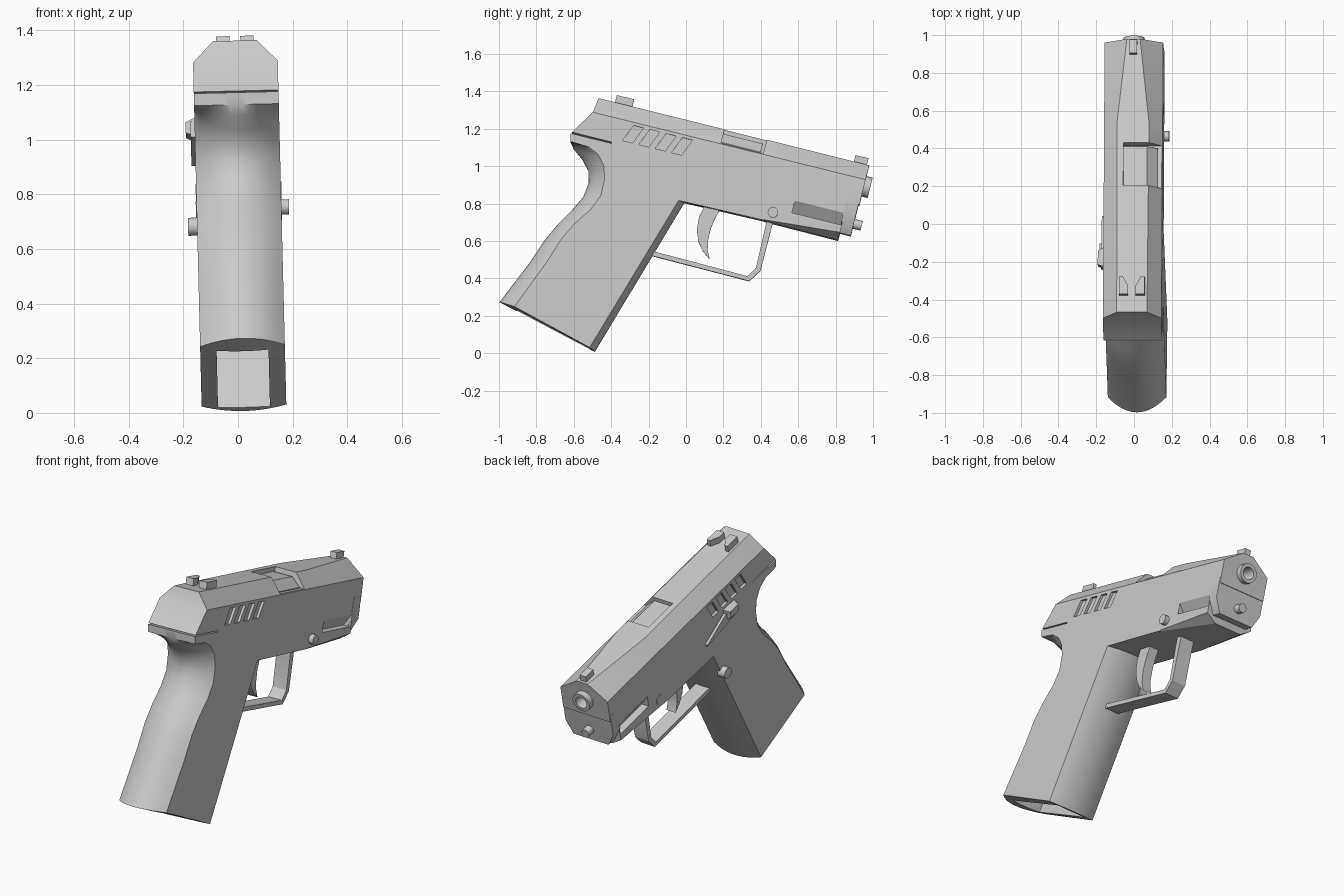
import bpy, bmesh, math
from mathutils import Matrix

if "Cube" in bpy.data.objects:
    bpy.data.objects.remove(bpy.data.objects["Cube"])

TILT = math.radians(13.9)    # muzzle points slightly down
ROLL = -0.025                # slight lean to one side
W = 0.155                    # half width of the body
parts = []

steel = bpy.data.materials.new("plain_grey")
steel.use_nodes = True
steel.diffuse_color = (0.6, 0.6, 0.6, 1)
steel.node_tree.nodes["Principled BSDF"].inputs["Base Color"].default_value = (0.6, 0.6, 0.6, 1)


def loft(name, rings, helper=False):
    """Skin a list of equal rings of (x, along, up) points and cap both ends."""
    bm = bmesh.new()
    rows = [[bm.verts.new(p) for p in ring] for ring in rings]
    n = len(rows[0])
    for a, b in zip(rows, rows[1:]):
        for i in range(n):
            j = (i + 1) % n
            bm.faces.new((a[i], a[j], b[j], b[i]))
    bm.faces.new(rows[0][::-1])
    bm.faces.new(rows[-1])
    bmesh.ops.remove_doubles(bm, verts=bm.verts, dist=1e-5)
    bmesh.ops.dissolve_degenerate(bm, edges=bm.edges, dist=1e-5)
    bmesh.ops.recalc_face_normals(bm, faces=bm.faces)
    me = bpy.data.meshes.new(name)
    bm.to_mesh(me)
    bm.free()
    ob = bpy.data.objects.new(name, me)
    bpy.context.collection.objects.link(ob)
    if helper:
        ob.hide_render = True
    else:
        me.materials.append(steel)
        parts.append(ob)
    return ob


def prism(name, pts, x0, x1, helper=False):
    return loft(name, [[(x, u, v) for u, v in pts] for x in (x0, x1)], helper)


def slab(name, pts, v0, v1):
    """Plan outline (x, along) raised between two heights."""
    return loft(name, [[(x, u, v) for x, u in pts] for v in (v0, v1)])


def box(u0, u1, v0, v1):
    return [(u0, v0), (u1, v0), (u1, v1), (u0, v1)]


def disc(u, v, r, n=20):
    return [(u + r * math.cos(2 * math.pi * i / n), v + r * math.sin(2 * math.pi * i / n)) for i in range(n)]


def rod(name, v, r, u0, u1, helper=False):
    """Cylinder running along the barrel direction."""
    return loft(name, [[(x, u, z) for x, z in disc(0, v, r, 24)] for u in (u0, u1)], helper)


def section(u, base, shoulder, half, top, w=W):
    """Chamfered cross-section at one station along the barrel."""
    right = [(w, u, base), (w, u, shoulder), (half, u, top)]
    return right + [(-x, y, z) for x, y, z in reversed(right)]


def cut(ob, cutter, keep=False):
    mod = ob.modifiers.new("cut", 'BOOLEAN')
    mod.object, mod.operation, mod.solver = cutter, 'DIFFERENCE', 'EXACT'
    bpy.context.view_layer.update()
    me = bpy.data.meshes.new_from_object(ob.evaluated_get(bpy.context.evaluated_depsgraph_get()))
    ob.modifiers.clear()
    ob.data = me
    if not keep:
        bpy.data.objects.remove(cutter)


def local(p):
    """Upright side-plane point to (along, up) on the tilted gun axes."""
    c, s = math.cos(TILT), math.sin(TILT)
    return (p[0] * c - p[1] * s, p[0] * s + p[1] * c)


# Grip and frame: flat sides, rounded back and front straps
back_edge = [(-.617, 1.128), (-.52, 1.10), (-.47, 1.06), (-.44, 1.0), (-.435, .93), (-.455, .84),
             (-.51, .765), (-.595, .69), (-.665, .61), (-.74, .49), (-.917, .246)]
back_mid = [(-.617, 1.128), (-.60, 1.09), (-.555, 1.035), (-.522, .975), (-.52, .91), (-.55, .835),
            (-.61, .765), (-.685, .69), (-.755, .605), (-.835, .485), (-.997, .273)]
front_edge = [(-.515, .027), (-.04, .813)]
front_mid = [(-.487, .007), (-.008, .805)]
top_run = [(.235, .787), (.235, .99), (-.88, .99)]
edge = [local(p) for p in back_edge + front_edge] + top_run
mid = [local(p) for p in back_mid + front_mid] + top_run
columns = []
for i in range(15):
    t = i / 7 - 1
    k = 1 - t * t
    columns.append([(W * t, e[0] + (m[0] - e[0]) * k, e[1] + (m[1] - e[1]) * k) for e, m in zip(edge, mid)])
frame = loft("grip_frame", columns)

# Magazine well
rear, front, d = (-.90, .236), (-.51, .025), (.2, .33)
well = [(p[0] + d[0] * s, p[1] + d[1] * s) for p, s in ((rear, -.2), (front, -.2), (front, 1), (rear, 1))]
cut(frame, prism("well_cutter", [local(p) for p in well], -.095, .095, True))

# Dust cover with a wedge-shaped rail recess on both sides
dust = loft("dust_cover", [section(.235, .99, .79, .15, .785), section(.645, .99, .822, .09, .78)])
for s in (1, -1):
    wedge = [(.17, .95), (.11, .862), (.17, .862)]
    cut(dust, loft("rail_cutter", [[(s * x, u, v) for x, v in wedge] for u in (.37, .64)], True))
loft("front_plate", [section(u, 1.025, .9, .115, .82, .157) for u in (.637, .705)])
rod("guide_rod", .887, .026, .69, .748)

# Slide with sloped rear and narrowing top
slide = loft("slide", [
    section(-.88, .99, .99, W, .99), section(-.793, .99, 1.128, W, 1.128),
    section(-.78, .99, 1.128, .08, 1.21), section(.25, .99, 1.128, .085, 1.21),
    section(.71, .99, 1.128, .035, 1.21)])
for i in range(4):
    u = -.602 + .09 * i
    slot = [(u, 1.019), (u + .055, 1.019), (u + .093, 1.111), (u + .038, 1.111)]
    for s in (1, -1):
        cut(slide, prism("serration_cutter", slot, s * .14, s * .2, True))
cut(slide, prism("seam_cutter", box(-.95, -.656, .98, .997), -.3, .3, True))
cut(slide, prism("port_cutter", box(-.087, .145, 1.132, 1.3), -.05, .3, True))
chamber = [(-.05, 1.12), (.13, 1.12), (.13, 1.137), (.075, 1.185), (-.05, 1.185)]
loft("chamber_block", [[(x, u, v) for x, v in chamber] for u in (-.087, .13)])

# Barrel with open bore
barrel = rod("barrel", 1.095, .056, .5, .743)
bore = rod("bore_cutter", 1.095, .036, .55, .8, True)
cut(slide, bore, keep=True)
cut(barrel, bore)

# Sights
for s, side in ((1, "left"), (-1, "right")):
    slab("rear_sight_" + side, [(s * .02, -.69), (s * .068, -.69), (s * .068, -.595), (s * .048, -.595), (s * .02, -.645)],
         1.2, 1.25)
slab("front_sight", [(-.02, .625), (.02, .625), (.02, .697), (-.02, .697)], 1.19, 1.246)

# Trigger guard: bent flat bar
outer = [(-.19, .522), (.338, .385), (.398, .44), (.465, .70), (.455, .74)]
inner = [(.425, .74), (.43, .70), (.374, .455), (.33, .411), (-.17, .543)]
prism("trigger_guard", [local(p) for p in outer + inner], -.045, .045)

# Trigger: tapered crescent
crescent = [(.10, .79), (.07, .73), (.058, .66), (.067, .594), (.09, .545), (.126, .503),
            (.116, .55), (.117, .60), (.131, .663), (.155, .72), (.185, .775)]
prism("trigger", [local(p) for p in crescent], -.03, .03)

# Controls
prism("takedown_pin", disc(.271, .839, .028), -.158, .183)
prism("magazine_release", disc(-.296, .633, .033), -.188, -.14)
prism("slide_stop_lever", [(-.48, .985), (-.48, .925), (-.18, .89), (-.18, .9), (-.4, .985)], -.17, -.14)
loft("slide_stop_pad", [[(-.15, u, v) for u, v in box(-.48, -.37, .93, 1.0)],
                        [(-.188, u, v) for u, v in box(-.465, -.39, .945, .985)]])

# Pose the whole model and shade it
pose = Matrix.Translation((.0225, 0, 0)) @ Matrix.Rotation(ROLL, 4, 'Y') @ Matrix.Rotation(-TILT, 4, 'X')
bpy.ops.object.select_all(action='DESELECT')
for ob in parts:
    ob.data.transform(pose)
    ob.data.update()
    ob.select_set(True)
bpy.context.view_layer.objects.active = frame
bpy.ops.object.shade_smooth_by_angle(angle=math.radians(30))
